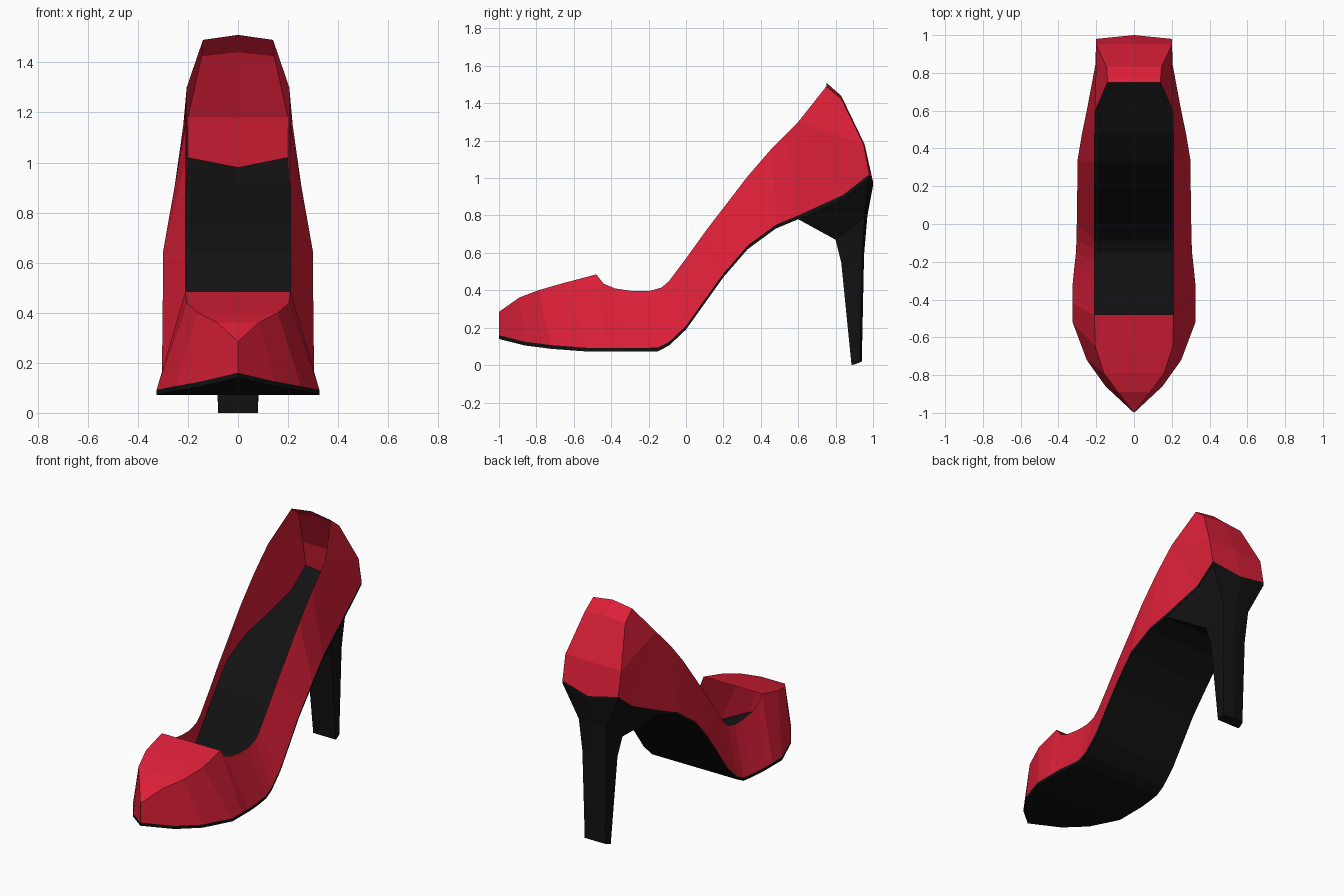
import bpy, bmesh

if "Cube" in bpy.data.objects:
    bpy.data.objects.remove(bpy.data.objects["Cube"])

def material(name, rgb):
    m = bpy.data.materials.new(name)
    m.diffuse_color = (*rgb, 1)
    m.use_nodes = True
    m.node_tree.nodes["Principled BSDF"].inputs["Base Color"].default_value = m.diffuse_color
    return m

RED = material("red", (0.72, 0.014, 0.04))
BLACK = material("black", (0.006, 0.006, 0.006))

def half_part(name, faces, mat):
    """Build the +x half from point-list faces, weld it and mirror it."""
    bm = bmesh.new()
    for f in faces:
        pts = [p for i, p in enumerate(f) if p not in f[:i]]
        if len(pts) > 2:
            bm.faces.new([bm.verts.new(p) for p in pts])
    bmesh.ops.remove_doubles(bm, verts=bm.verts, dist=0.0005)
    bmesh.ops.recalc_face_normals(bm, faces=bm.faces)
    me = bpy.data.meshes.new(name)
    bm.to_mesh(me)
    bm.free()
    ob = bpy.data.objects.new(name, me)
    bpy.context.collection.objects.link(ob)
    me.materials.append(mat)
    ob.modifiers.new("mirror", 'MIRROR').use_clip = True
    return ob

def mid(p):
    return (0, p[1], p[2])

def strip(a, b):
    """Quads between two equally long point rows."""
    return [[a[i], a[i + 1], b[i + 1], b[i]] for i in range(len(a) - 1)]

# stations from toe to heel: lower edge (x, y, z) and upper edge (x, y, z)
stations = [
    ((0, -1, .16), (0, -1, .285)),
    ((.15, -.86, .125), (.085, -.89, .362)),
    ((.25, -.72, .107), (.16, -.79, .40)),
    ((.325, -.52, .092), (.205, -.65, .44)),
    ((.325, -.42, .092), (.21, -.48, .485)),
    ((.325, -.36, .092), (.21, -.44, .435)),
    ((.325, -.32, .092), (.21, -.38, .41)),
    ((.315, -.22, .092), (.21, -.28, .395)),
    ((.307, -.15, .094), (.21, -.20, .395)),
    ((.305, -.09, .125), (.21, -.13, .415)),
    ((.303, 0, .21), (.21, -.09, .45)),
    ((.302, .10, .35), (.21, 0, .57)),
    ((.30, .20, .49), (.21, .10, .71)),
    ((.30, .33, .64), (.21, .33, 1.01)),
    ((.275, .48, .75), (.208, .46, 1.16)),
    ((.205, .84, .91), (.205, .60, 1.30)),
]
stations[-1:-1] = [((.25, .60, .80), (.207, .53, 1.23))]
low = [s[0] for s in stations]
top = [s[1] for s in stations]

# back of the upper: corner column and centre column
corner = [(.14, .75, 1.49), (.145, .83, 1.425), (.2, .95, 1.18), (.2, .98, 1.02)]
centre = [(0, .75, 1.51), (0, .83, 1.44), (0, .955, 1.18), (0, 1, .98)]

# upper: side wall, toe cap, rear quarter and back panel
b, t = low[-1], top[-1]
upper = strip(low, top)
upper += strip(top[:5], [mid(p) for p in top[:5]])
upper += [[b, corner[3], corner[2]], [b, corner[2], t],
          [t, corner[2], corner[1], corner[0]]]
upper += strip(corner, centre)
half_part("upper", upper, RED)

# sole: thin slab under the upper
edge = low + [corner[3]]
core = [mid(p) for p in low] + [centre[3]]
drop = lambda row: [(x, y, z - .02) for x, y, z in row]
rim = edge + [centre[3]]
sole = strip(edge, core) + strip(drop(edge), drop(core)) + strip(rim, drop(rim))
half_part("sole", sole, BLACK)

# heel: rings of front middle, front corner, side, back corner, back middle
def ring(wf, yf, zf, ws, ys, zs, wb, yb, zb, yc, zc):
    return [(0, yf, zf), (wf, yf, zf), (ws, ys, zs), (wb, yb, zb), (0, yc, zc)]

rings = [
    ring(.248, .60, .78, .204, .84, .89, .198, .98, 1.0, 1, .96),
    ring(.105, .80, .67, .105, .88, .72, .10, .955, .79, .97, .80),
    ring(.09, .83, .55, .092, .88, .56, .085, .94, .58, .952, .59),
    ring(.08, .885, 0, .08, .905, .005, .075, .93, .015, .94, .02),
]
heel = [f for a, c in zip(rings, rings[1:]) for f in strip(a, c)]
heel += [rings[-1]]
half_part("heel", heel, BLACK)
